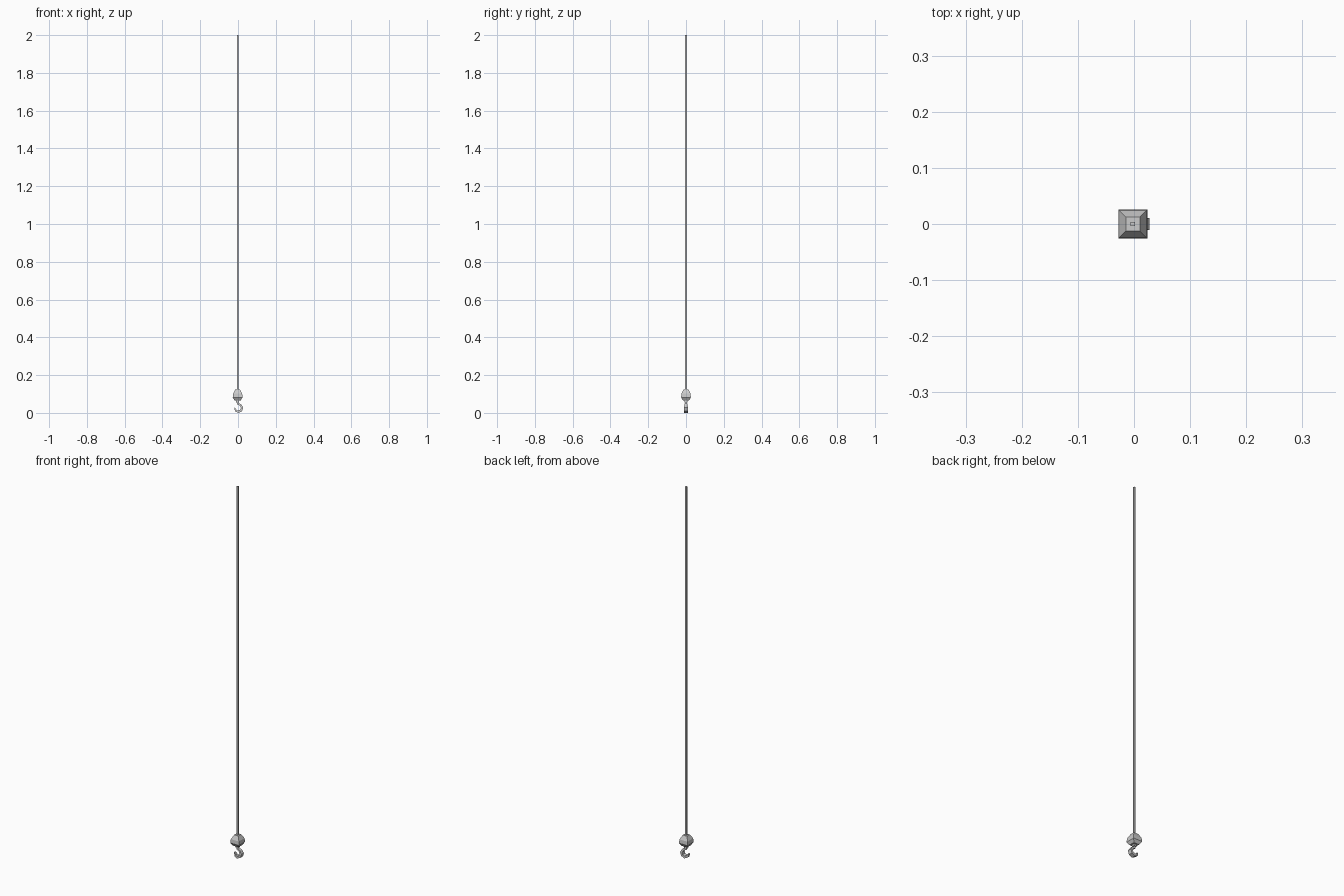
import bpy, bmesh, math
from mathutils import Vector

if "Cube" in bpy.data.objects:
    bpy.data.objects.remove(bpy.data.objects["Cube"])

CX = -0.002  # axis of the cable and weight


def skin(name, rings):
    """Bridge a list of four-cornered rings into a closed flat-faced solid."""
    bm = bmesh.new()
    loops = [[bm.verts.new(p) for p in ring] for ring in rings]
    for a, b in zip(loops, loops[1:]):
        for i in range(4):
            j = (i + 1) % 4
            bm.faces.new((a[i], a[j], b[j], b[i]))
    bm.faces.new(loops[0][::-1])
    bm.faces.new(loops[-1])
    bmesh.ops.recalc_face_normals(bm, faces=bm.faces)
    me = bpy.data.meshes.new(name)
    bm.to_mesh(me)
    bm.free()
    ob = bpy.data.objects.new(name, me)
    bpy.context.collection.objects.link(ob)
    return ob


def square(h, z):
    return [(CX + sx * h, sy * h, z) for sx, sy in ((-1, -1), (1, -1), (1, 1), (-1, 1))]


def sweep(name, stations):
    """Sweep a rectangle along (x, z, half thickness, half depth) in the xz plane."""
    rings = []
    for i, (x, z, t, d) in enumerate(stations):
        a = stations[max(i - 1, 0)]
        b = stations[min(i + 1, len(stations) - 1)]
        tan = Vector((b[0] - a[0], 0, b[1] - a[1])).normalized()
        n = Vector((-tan.z, 0, tan.x))
        c, y = Vector((x, 0, z)), Vector((0, d, 0))
        rings.append([c - n * t - y, c + n * t - y, c + n * t + y, c - n * t + y])
    return skin(name, rings)


# Long square cable
skin("cable", [square(0.004, 0.12), square(0.004, 2.0)])

# Faceted weight
skin("weight", [square(0.016, 0.066), square(0.026, 0.082),
                square(0.024, 0.102), square(0.0125, 0.124)])

# Swivel collar under the weight
skin("swivel", [square(0.008, 0.056), square(0.008, 0.068)])

# Hook: shank, then an arc round to the tip on the left
path = [(CX, 0.060, 0.005, 0.005), (CX + 0.001, 0.049, 0.005, 0.006)]
cx, cz, r = 0.002, 0.026, 0.020
for deg, t, d in ((55, 0.005, 0.008), (5, 0.006, 0.011), (-40, 0.006, 0.011),
                  (-90, 0.006, 0.011), (-135, 0.005, 0.009), (-185, 0.002, 0.004)):
    a = math.radians(deg)
    path.append((cx + r * math.cos(a), cz - 0.0 + r * math.sin(a), t, d))
hook = sweep("hook", path)

# Rest the hook on the ground plane
low = min(v.co.z for v in hook.data.vertices)
for v in hook.data.vertices:
    if v.co.z < 0.03:
        v.co.z -= low
